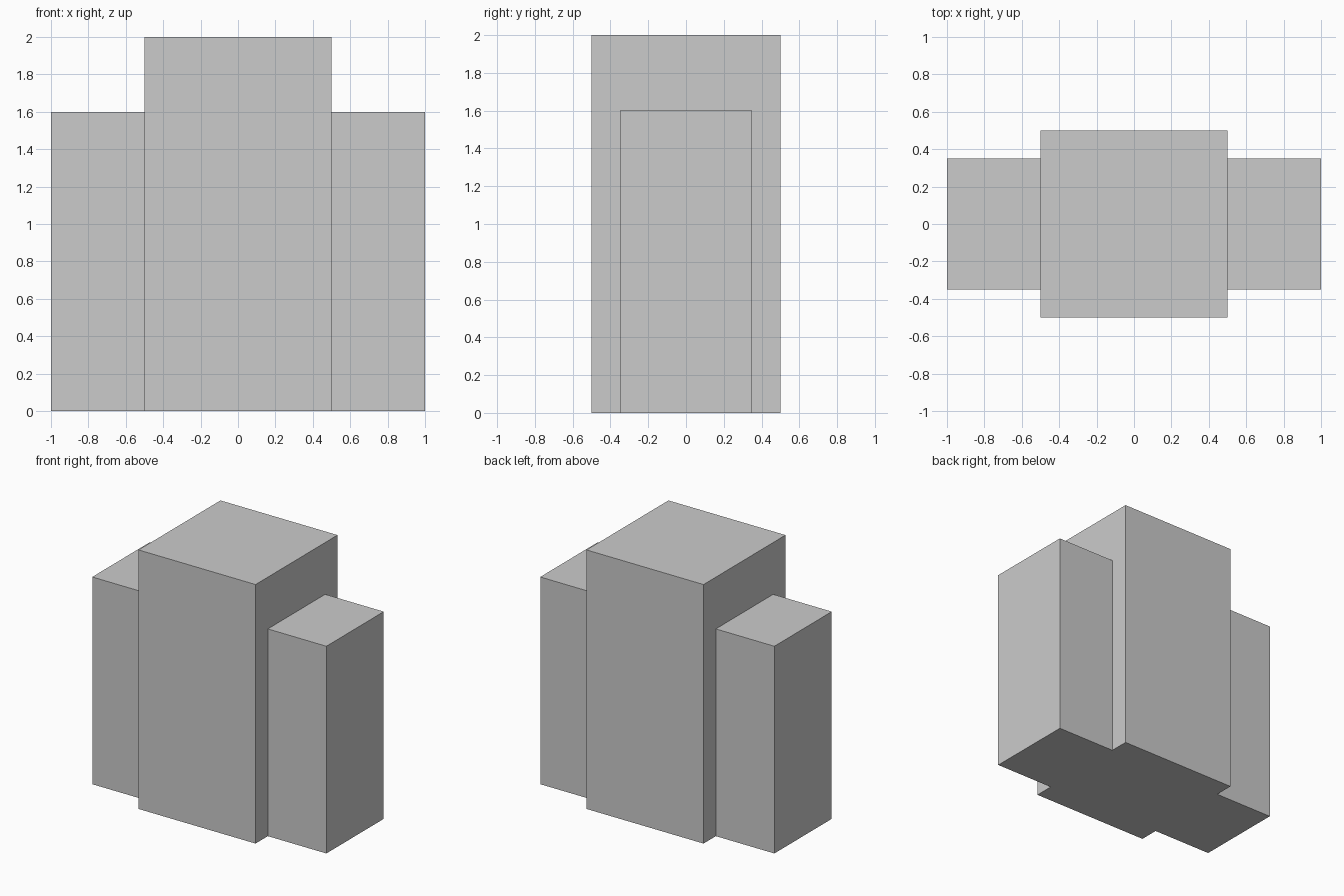
import bpy

if "Cube" in bpy.data.objects:
    bpy.data.objects.remove(bpy.data.objects["Cube"])


def box(name, x_range, depth, height):
    """Flat-shaded box standing on z = 0, centred on y = 0."""
    x0, x1 = x_range
    bpy.ops.mesh.primitive_cube_add(size=1, location=((x0 + x1) / 2, 0, height / 2))
    obj = bpy.context.object
    obj.name = name
    obj.scale = (x1 - x0, depth, height)
    bpy.ops.object.transform_apply(location=True, rotation=False, scale=True)
    return obj


# Tall central block
box("central_block", (-0.5, 0.5), 1.0, 2.0)

# Lower, shallower wings flush against both sides
box("left_wing", (-1.0, -0.5), 0.7, 1.6)
box("right_wing", (0.5, 1.0), 0.7, 1.6)
